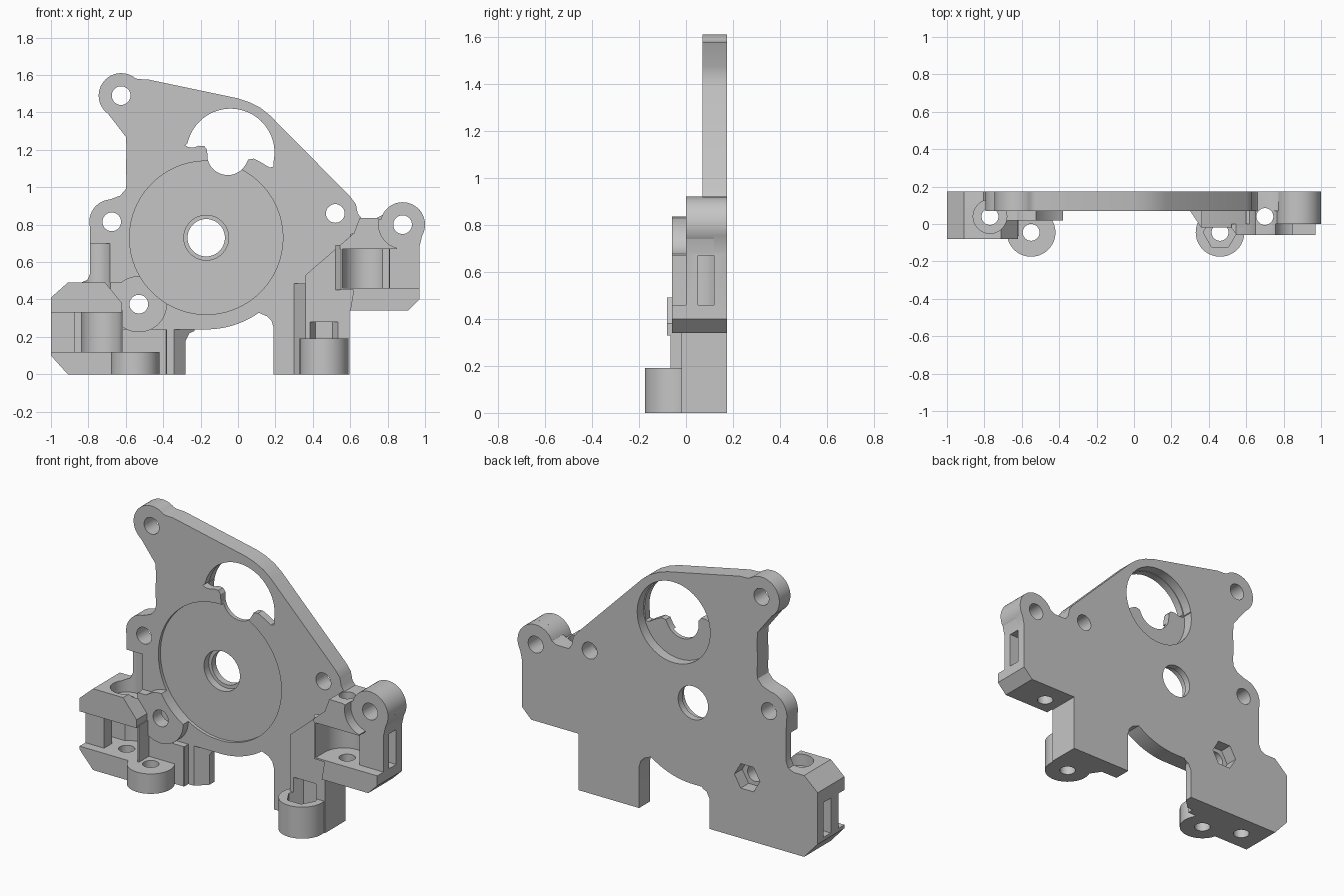
import bpy, bmesh
from math import cos, sin, radians
from mathutils import Vector

if "Cube" in bpy.data.objects:
    bpy.data.objects.remove(bpy.data.objects["Cube"], do_unlink=True)

BACK, FACE = 0.175, 0.07          # rear and front of the main plate
INNER = 0.12                      # other parts end inside the plate
HUB, BOSS = (-0.17, 0.73), (-0.53, 0.375)
TOP_EAR, LEFT_EAR, RIGHT_EAR = (-0.625, 1.49), (-0.675, 0.815), (0.88, 0.80)
POST_R, POST_L = (0.46, -0.045), (-0.55, -0.045)
ROD_R, ROD_L = (0.685, 0.03), (-0.75, 0.03)


def arc(c, r, a0, a1, n=16):
    step = (a1 - a0) / n
    return [(c[0] + r * cos(radians(a0 + i * step)),
             c[1] + r * sin(radians(a0 + i * step))) for i in range(n + 1)]


def circle(c, r, n=48):
    return arc(c, r, 0, 360, n)[:-1]


def rect(x0, x1, v0, v1):
    return [(x0, v0), (x1, v0), (x1, v1), (x0, v1)]


def prism(name, pts, lo, hi, upright=False):
    """Extrude an (x, z) profile along y, or an (x, y) profile along z."""
    bm = bmesh.new()
    place = (lambda p: (p[0], p[1], lo)) if upright else (lambda p: (p[0], lo, p[1]))
    face = bm.faces.new([bm.verts.new(place(p)) for p in pts])
    new = bmesh.ops.extrude_face_region(bm, geom=[face])["geom"]
    move = Vector((0, 0, hi - lo)) if upright else Vector((0, hi - lo, 0))
    bmesh.ops.translate(bm, vec=move, verts=[g for g in new if isinstance(g, bmesh.types.BMVert)])
    bmesh.ops.recalc_face_normals(bm, faces=bm.faces)
    mesh = bpy.data.meshes.new(name)
    bm.to_mesh(mesh)
    bm.free()
    obj = bpy.data.objects.new(name, mesh)
    bpy.context.scene.collection.objects.link(obj)
    return obj


def bounds(obj):
    return [(min(v.co[i] for v in obj.data.vertices), max(v.co[i] for v in obj.data.vertices))
            for i in range(3)]


def overlap(a, b):
    return all(p[0] < q[1] and q[0] < p[1] for p, q in zip(bounds(a), bounds(b)))


def cut(part, cutters):
    """Subtract every cutter that reaches the part, then bake the result."""
    for cutter in cutters:
        if overlap(part, cutter):
            mod = part.modifiers.new(cutter.name, "BOOLEAN")
            mod.operation, mod.solver, mod.object = "DIFFERENCE", "EXACT", cutter
    bpy.context.view_layer.update()
    graph = bpy.context.evaluated_depsgraph_get()
    mesh = bpy.data.meshes.new_from_object(part.evaluated_get(graph))
    part.modifiers.clear()
    part.data = mesh


# Main plate outline, clockwise from the top ear
outline = arc(TOP_EAR, 0.12, 235, 50, 24)
outline += [(-0.53, 1.578), (-0.48, 1.576), (0, 1.475), (0.06, 1.455), (0.12, 1.425), (0.17, 1.385),
            (0.6, 0.95), (0.63, 0.91), (0.64, 0.86), (0.66, 0.835), (0.74, 0.835)]
outline += arc(RIGHT_EAR, 0.12, 155, -30, 24)
outline += [(0.97, 0.68), (0.97, 0.4), (0.91, 0.34), (0.595, 0.34), (0.595, 0), (0.19, 0),
            (0.19, 0.25), (0.18, 0.285), (0.155, 0.31)]
outline += arc(HUB, 0.49, -55, -92)
outline += [(-0.22, 0.237), (-0.26, 0.22), (-0.28, 0.18), (-0.28, 0), (-0.91, 0), (-1, 0.1),
            (-1, 0.41), (-0.91, 0.49), (-0.84, 0.49), (-0.805, 0.505), (-0.79, 0.54)]
outline += arc(LEFT_EAR, 0.12, 195, 95)
outline += [(-0.63, 0.955), (-0.6, 0.99), (-0.595, 1.03), (-0.6, 1.1), (-0.595, 1.2), (-0.6, 1.27)]

parts = [
    prism("main_plate", outline, FACE, BACK),
    # Right side: ear, leg, side wall and two shelves
    prism("right_ear", circle(RIGHT_EAR, 0.12), 0, INNER),
    prism("right_leg", [(0.36, 0), (0.36, 0.53), (0.62, 0.755), (0.65, 0.835), (0.74, 0.835),
                        (0.74, 0.4), (0.595, 0.34), (0.595, 0)], -0.02, INNER),
    prism("leg_slope", [(0.3, INNER), (0.3, FACE), (0.36, -0.02), (0.4, -0.02), (0.4, INNER)],
          0, 0.485, True),
    prism("leg_blend", [(0.52, 0), (0.52, -0.02), (0.55, -0.06), (0.62, -0.06), (0.62, 0)],
          0.45, 0.69, True),
    prism("right_wall", [(0.6, 0.34), (0.91, 0.34), (0.97, 0.4), (0.97, 0.68), (0.984, 0.74),
                         (0.88, 0.8), (0.6, 0.75)], 0, INNER),
    prism("right_top_shelf", [(0.545, 0.67), (0.85, 0.67), (0.85, 0.8), (0.74, 0.835),
                              (0.65, 0.835), (0.62, 0.755), (0.545, 0.69)], -0.06, INNER),
    prism("right_low_shelf", [(0.6, 0.34), (0.91, 0.34), (0.97, 0.4), (0.97, 0.46), (0.62, 0.46)],
          -0.06, INNER),
    prism("right_post", circle(POST_R, 0.13), 0, 0.19, True),
    # Left side: two shelves, walls between them, foot and post
    prism("left_top_shelf", [(-1, 0.33), (-1, 0.41), (-0.91, 0.49), (-0.71, 0.49), (-0.62, 0.38),
                             (-0.62, 0.33)], -0.08, INNER),
    prism("left_low_shelf", [(-1, 0.12), (-1, 0.1), (-0.91, 0), (-0.55, 0), (-0.55, 0.12)],
          -0.08, INNER),
    prism("left_wall", rect(-1, -0.62, 0.11, 0.34), -0.025, INNER),
    prism("left_rib", rect(-0.645, -0.615, 0.11, 0.34), -0.065, INNER),
    prism("left_foot", rect(-0.63, -0.38, 0, 0.24), 0.03, INNER),
    prism("left_post", circle(POST_L, 0.13), 0, 0.12, True),
    prism("boss", circle(BOSS, 0.15), 0.02, INNER),
    prism("boss_web", [(-0.72, 0.34), (-0.53, 0.34), (-0.53, 0.52), (-0.62, 0.49), (-0.72, 0.49)],
          0.02, INNER),
]

# Opening above the hub, leaving two small tabs at the front
window = arc((-0.04, 1.185), 0.235, 168, -12, 40)
window += [(0.19, 1.11), (0.17, 1.105), (0.12, 1.135), (0.085, 1.153), (0.055, 1.148), (0.04, 1.12)]
window += arc((-0.055, 1.175), 0.11, -40, -170)
window += [(-0.165, 1.2), (-0.18, 1.22), (-0.21, 1.222), (-0.235, 1.213), (-0.265, 1.214), (-0.283, 1.225)]

cutters = [
    prism("hub_recess", circle(HUB, 0.41, 96), -0.3, 0.09),
    prism("hub_step", circle(HUB, 0.12), 0, 0.135),
    prism("hub_hole", circle(HUB, 0.1), -0.1, 0.3),
    prism("window", window, -0.1, 0.3),
    prism("window_rear", circle((-0.04, 1.18), 0.243, 64), 0.115, 0.3),
    prism("nut_pocket", circle(BOSS, 0.085, 6), 0.1, 0.3),
    prism("ear_clearance", circle(RIGHT_EAR, 0.128), -0.3, 0),
    prism("hex_slot", circle(POST_R, 0.09, 6), 0.1, 0.28, True),
    prism("left_access", circle((-0.77, 0.04), 0.09), 0.42, 0.7, True),
    prism("foot_slope", [(-0.42, -0.005), (-0.28, 0.13), (-0.19, 0.217), (-0.19, -0.3), (-0.42, -0.3)],
          -0.1, 0.24, True),
]
# Screw holes through the plate
for c in (TOP_EAR, LEFT_EAR, RIGHT_EAR, BOSS, (0.52, 0.86)):
    cutters.append(prism("screw_hole", circle(c, 0.05, 32), -0.3, 0.3))
# Upright holes through posts and shelves
for c, top in ((POST_R, 0.2), (POST_L, 0.2), ((-0.77, 0.04), 0.45), ((0.7, 0.04), 1)):
    cutters.append(prism("upright_hole", circle(c, 0.045, 32), -0.1, top, True))
# Rounded pockets open to the front, with a slot out through the side
for c, z0, z1, side in ((ROD_R, 0.46, 0.67, 1), (ROD_L, 0.12, 0.33, -1)):
    r = 0.125
    pocket = [(c[0] + r, -0.3)] + arc(c, r, 0, 180, 32) + [(c[0] - r, -0.3)]
    cutters.append(prism("pocket", pocket, z0, z1, True))
    cutters.append(prism("side_slot", rect(*sorted((c[0], side * 1.1)), 0.05, 0.12), z0, z1, True))

for part in parts:
    cut(part, cutters)
for cutter in cutters:
    bpy.data.objects.remove(cutter, do_unlink=True)

# Single grey finish
grey = bpy.data.materials.new("plain grey")
grey.use_nodes = True
colour = (0.56, 0.56, 0.56, 1)
grey.diffuse_color = colour
grey.node_tree.nodes["Principled BSDF"].inputs["Base Color"].default_value = colour

bpy.ops.object.select_all(action="DESELECT")
for part in parts:
    part.data.materials.clear()
    part.data.materials.append(grey)
    for poly in part.data.polygons:
        poly.material_index = 0
    part.select_set(True)
bpy.context.view_layer.objects.active = parts[0]
bpy.ops.object.shade_smooth_by_angle(angle=radians(30))
